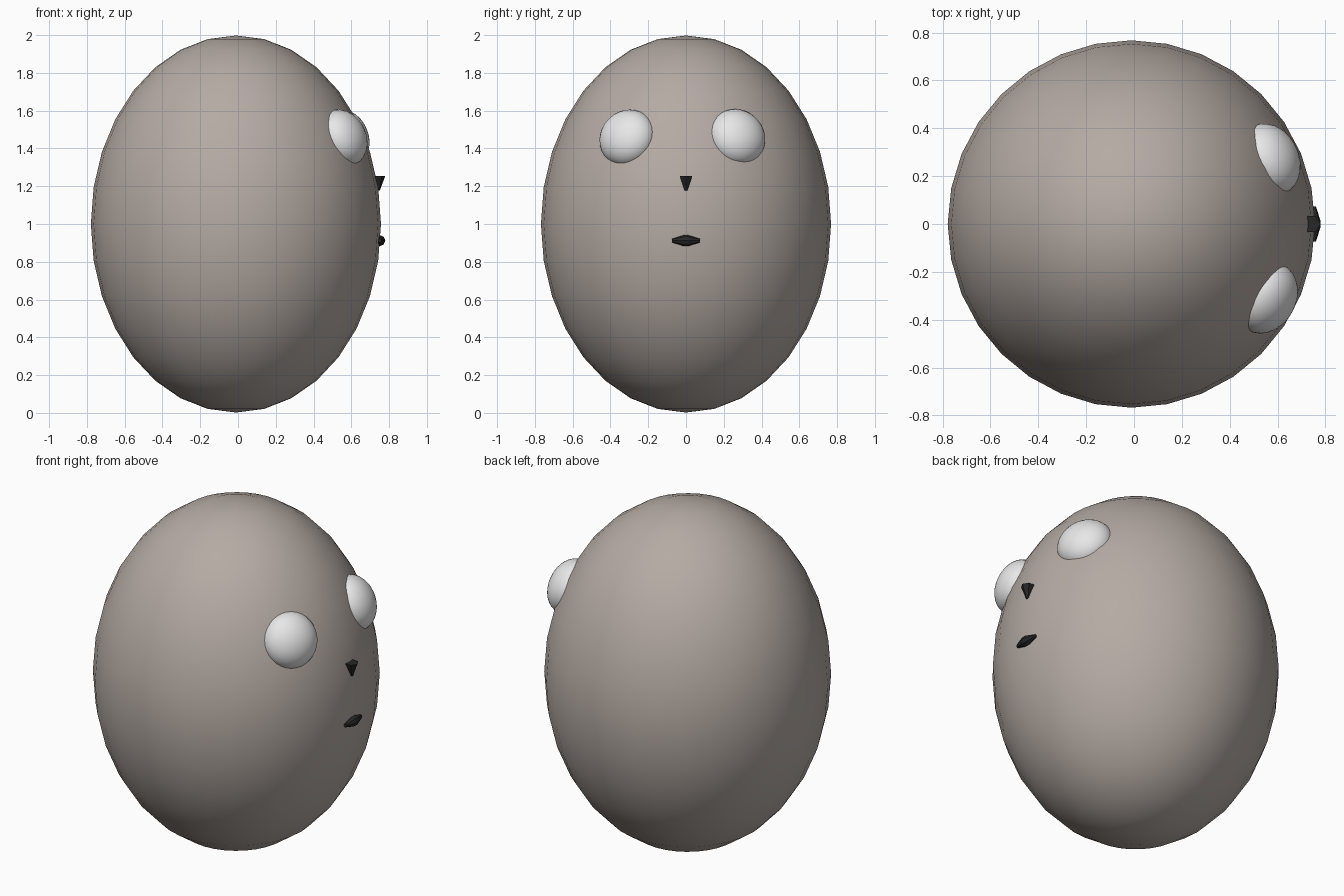
import bpy, math
from mathutils import Vector, Matrix

if "Cube" in bpy.data.objects:
    bpy.data.objects.remove(bpy.data.objects["Cube"])


def material(name, rgb):
    m = bpy.data.materials.new(name)
    m.diffuse_color = (*rgb, 1)
    m.use_nodes = True
    m.node_tree.nodes["Principled BSDF"].inputs["Base Color"].default_value = m.diffuse_color
    return m


TAUPE = material("warm grey", (0.46, 0.405, 0.37))
WHITE = material("white", (0.85, 0.85, 0.85))
BLACK = material("black", (0.02, 0.02, 0.02))

CENTRE = Vector((-0.011, 0, 1.0))
RADII = Vector((0.768, 0.768, 0.998))


def finish(name, mat, smooth=False):
    o = bpy.context.object
    o.name = name
    o.data.materials.append(mat)
    if smooth:
        bpy.ops.object.shade_smooth()
    return o


# Egg-shaped body
bpy.ops.mesh.primitive_uv_sphere_add(segments=32, ring_count=16, radius=1, location=CENTRE)
body = finish("body", TAUPE, True)
body.scale = RADII


# Eyes: slightly flattened balls facing out along the body's surface
def eye(name, loc):
    loc = Vector(loc)
    d = loc - CENTRE
    normal = Vector([d[i] / RADII[i] ** 2 for i in range(3)])
    bpy.ops.mesh.primitive_uv_sphere_add(segments=32, ring_count=16, radius=1)
    o = finish(name, WHITE, True)
    turn = normal.to_track_quat('Z', 'Y').to_matrix().to_4x4()
    o.matrix_world = Matrix.Translation(loc) @ turn @ Matrix.Diagonal((0.155, 0.155, 0.115, 1))


eye("right_eye", (0.555, -0.31, 1.456))
eye("left_eye", (0.568, 0.27, 1.459))

# Nose: six-sided cone pointing down, one corner facing outward
bpy.ops.mesh.primitive_cone_add(vertices=6, radius1=0.009, radius2=0.038, depth=0.077,
                                location=(0.742, 0, 1.2165), rotation=(0, 0, math.pi / 6))
nose = finish("nose", BLACK)
if max(v.co.x for v in nose.data.vertices) > 0.0375:
    nose.rotation_euler.z = 0  # corner already on the x axis

# Mouth: spindle lying along y, turned from a short profile
SIDES = 8
profile = [(-0.073, 0.010), (-0.012, 0.029), (0.012, 0.029), (0.073, 0.010)]
verts = [(r * math.cos(2 * math.pi * k / SIDES), y, r * math.sin(2 * math.pi * k / SIDES))
         for y, r in profile for k in range(SIDES)]
faces = [(i * SIDES + k, (i + 1) * SIDES + k,
          (i + 1) * SIDES + (k + 1) % SIDES, i * SIDES + (k + 1) % SIDES)
         for i in range(len(profile) - 1) for k in range(SIDES)]
faces += [tuple(range(SIDES)), tuple(reversed(range(3 * SIDES, 4 * SIDES)))]
mesh = bpy.data.meshes.new("mouth")
mesh.from_pydata(verts, [], faces)
mesh.materials.append(BLACK)
mouth = bpy.data.objects.new("mouth", mesh)
mouth.location = (0.751, 0, 0.912)
bpy.context.collection.objects.link(mouth)
